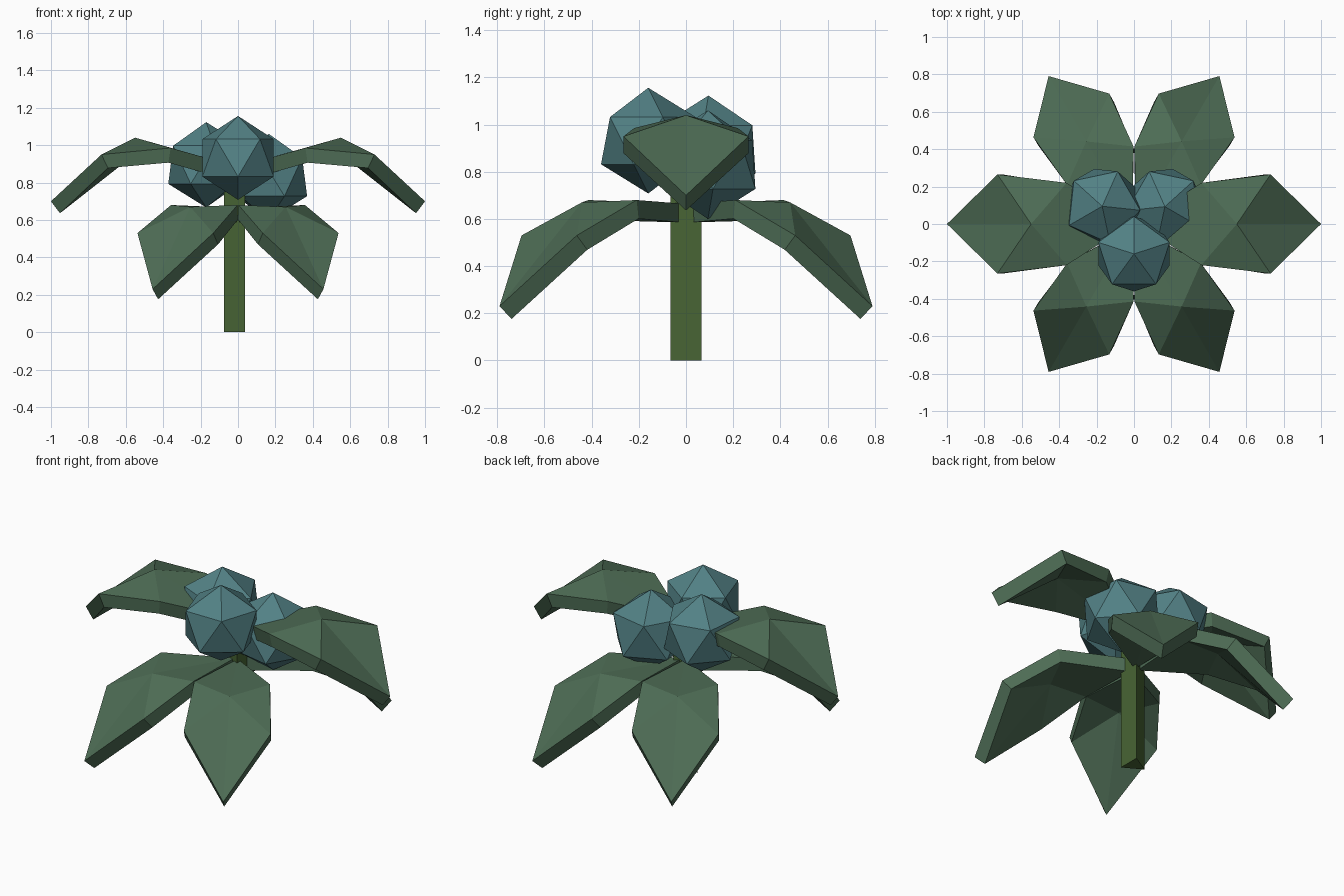
import bpy, bmesh
from math import radians, cos, sin, pi

if "Cube" in bpy.data.objects:
    bpy.data.objects.remove(bpy.data.objects["Cube"])


def material(name, rgb):
    m = bpy.data.materials.new(name)
    m.diffuse_color = (*rgb, 1)
    m.use_nodes = True
    m.node_tree.nodes["Principled BSDF"].inputs["Base Color"].default_value = m.diffuse_color
    return m


LEAF = material("leaf_green", (0.075, 0.15, 0.09))
BERRY = material("berry_teal", (0.085, 0.22, 0.235))
STEM = material("stem_green", (0.065, 0.13, 0.035))


def leaf(name, angle, base, inner, mid, side, tip):
    """Folded six-sided leaf fanned round its midrib; points are (along, half width, height)."""
    left = lambda p: (p[0], -p[1], p[2])
    bm = bmesh.new()
    centre = bm.verts.new(mid)
    ring = [bm.verts.new(p) for p in
            (base, left(inner), left(side), tip, side, inner)]
    for a, b in zip(ring, ring[1:] + ring[:1]):
        bm.faces.new((centre, a, b))
    mesh = bpy.data.meshes.new(name)
    bm.to_mesh(mesh)
    bm.free()
    mesh.materials.append(LEAF)
    ob = bpy.data.objects.new(name, mesh)
    bpy.context.collection.objects.link(ob)
    ob.rotation_euler.z = radians(angle)
    solid = ob.modifiers.new("thickness", 'SOLIDIFY')
    solid.thickness = 0.08
    solid.offset = -1


# Upper pair of leaves
for i, a in enumerate((0, 180)):
    leaf(f"upper_leaf_{i + 1}", a, (0.02, 0, 0.89), (0.36, 0.22, 0.985),
         (0.55, 0, 1.04), (0.73, 0.265, 0.95), (1.0, 0, 0.70))

# Lower ring of four drooping leaves
for i, a in enumerate((60, 120, 240, 300)):
    leaf(f"lower_leaf_{i + 1}", a, (0.02, 0, 0.665), (0.36, 0.205, 0.68),
         (0.51, 0, 0.67), (0.67, 0.234, 0.53), (0.913, 0, 0.23))

# Three faceted berries
for i, (loc, r, turn) in enumerate((
        ((0, -0.16, 0.932), 0.224, 90),
        ((-0.17, 0.095, 0.895), 0.228, 210),
        ((0.165, 0.093, 0.83), 0.23, 330))):
    bpy.ops.mesh.primitive_ico_sphere_add(subdivisions=1, radius=r, location=loc,
                                          rotation=(0, 0, radians(turn)))
    ob = bpy.context.object
    ob.name = f"berry_{i + 1}"
    ob.data.materials.append(BERRY)

# Three-sided stem with one edge facing -x
bm = bmesh.new()
face = bm.faces.new([bm.verts.new((0.075 * cos(pi + k * 2 * pi / 3),
                                   0.075 * sin(pi + k * 2 * pi / 3), 0))
                     for k in range(3)])
top = bmesh.ops.extrude_face_region(bm, geom=[face])["geom"]
bmesh.ops.translate(bm, vec=(0, 0, 0.75),
                    verts=[g for g in top if isinstance(g, bmesh.types.BMVert)])
bm.faces.ensure_lookup_table()
if not any(f.calc_center_median().z < 1e-4 for f in bm.faces):
    bm.faces.new([v for v in bm.verts if v.co.z < 1e-4])
bmesh.ops.recalc_face_normals(bm, faces=bm.faces)
mesh = bpy.data.meshes.new("stem")
bm.to_mesh(mesh)
bm.free()
mesh.materials.append(STEM)
bpy.context.collection.objects.link(bpy.data.objects.new("stem", mesh))
